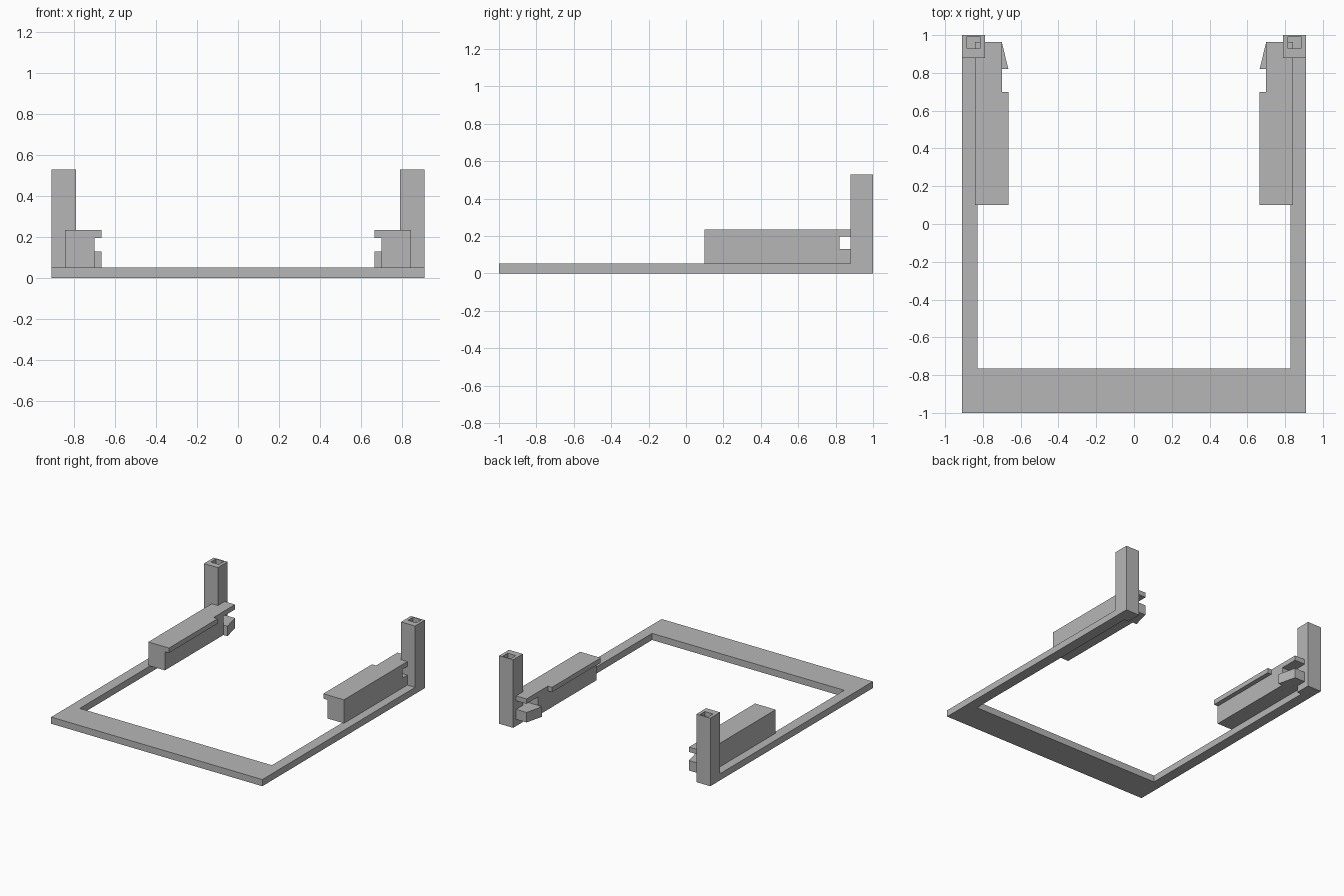
import bpy, bmesh

cube = bpy.data.objects.get("Cube")
if cube:
    bpy.data.objects.remove(cube, do_unlink=True)

grey = bpy.data.materials.new("plain_grey")
grey.use_nodes = True
colour = (0.47, 0.47, 0.47, 1)
grey.diffuse_color = colour
grey.node_tree.nodes["Principled BSDF"].inputs["Base Color"].default_value = colour


def add_object(name, bm, mirrored=False):
    bmesh.ops.recalc_face_normals(bm, faces=bm.faces)
    mesh = bpy.data.meshes.new(name)
    bm.to_mesh(mesh)
    bm.free()
    mesh.materials.append(grey)
    obj = bpy.data.objects.new(name, mesh)
    bpy.context.collection.objects.link(obj)
    if mirrored:
        mod = obj.modifiers.new("mirror", 'MIRROR')
        mod.use_mirror_merge = False
    return obj


def prism(outline, z0, z1):
    """Extrude a plan outline from z0 up to z1."""
    bm = bmesh.new()
    base = bm.faces.new([bm.verts.new((x, y, z0)) for x, y in outline])
    top = bmesh.ops.extrude_face_region(bm, geom=[base])
    verts = [v for v in top["geom"] if isinstance(v, bmesh.types.BMVert)]
    bmesh.ops.translate(bm, verts=verts, vec=(0, 0, z1 - z0))
    return bm


def rect(x0, x1, y0, y1):
    return [(x0, y0), (x1, y0), (x1, y1), (x0, y1)]


THICK, TOP = 0.052, 0.235
OUTER, INNER = 0.91, 0.828
POST_Y, BLOCK_Y0, BLOCK_Y1 = 0.88, 0.1, 0.963
IN_X, LIP_X, OUT_X = 0.70, 0.665, 0.843

# U-shaped base frame with a wide front bar
add_object("base_frame", prism([
    (-OUTER, -1), (OUTER, -1), (OUTER, POST_Y), (INNER, POST_Y),
    (INNER, -0.765), (-INNER, -0.765), (-INNER, POST_Y), (-OUTER, POST_Y)], 0, THICK))

# Rear posts with a square socket sunk from the top
bm = prism(rect(0.79, OUTER, POST_Y, 1), 0, 0.53)
bm.faces.ensure_lookup_table()
top = max(bm.faces, key=lambda f: f.calc_center_median().z)
bmesh.ops.inset_region(bm, faces=[top], thickness=0.025)
for v in top.verts:
    v.co.x = 0.85 + (0.035 if v.co.x > 0.85 else -0.035)
    v.co.y = 0.992 if v.co.y > 0.94 else 0.93
sunk = bmesh.ops.extrude_discrete_faces(bm, faces=[top])["faces"][0]
for v in sunk.verts:
    v.co.z = THICK
add_object("rear_post", bm, mirrored=True)

# Side blocks: core, top shelf with an inner lip, and a tapered catch at the back
add_object("block_core", prism(rect(IN_X, OUT_X, BLOCK_Y0, 0.82), 0.13, 0.197), True)
add_object("block_shelf", prism([
    (OUT_X, BLOCK_Y0), (OUT_X, BLOCK_Y1), (IN_X, BLOCK_Y1), (IN_X, 0.70),
    (LIP_X, 0.70), (LIP_X, BLOCK_Y0)], 0.197, TOP), True)
add_object("block_foot_and_catch", prism([
    (OUT_X, BLOCK_Y0), (OUT_X, BLOCK_Y1), (IN_X, BLOCK_Y1), (LIP_X, 0.82),
    (IN_X, 0.82), (IN_X, BLOCK_Y0)], THICK, 0.13), True)
